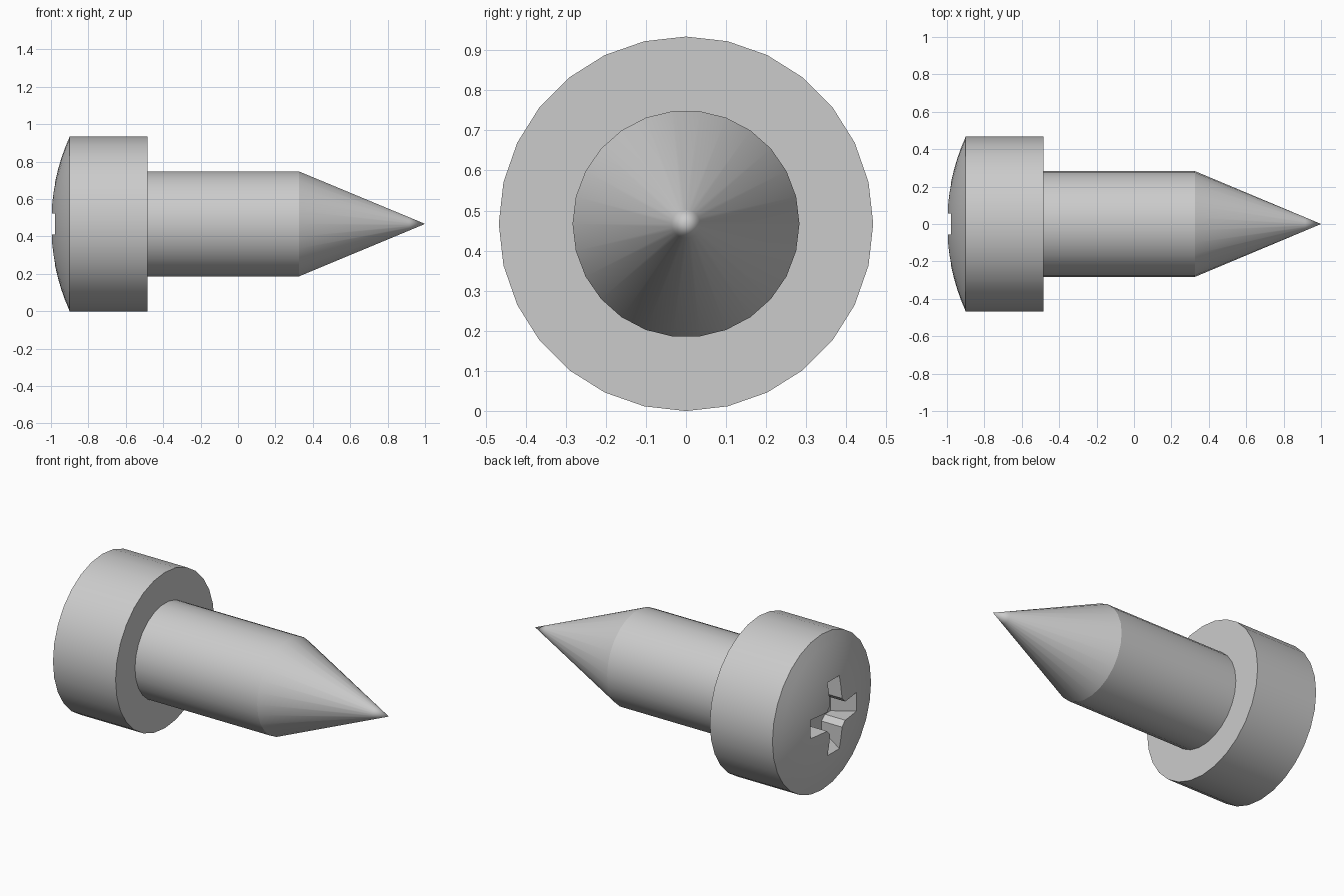
import bpy, bmesh
from math import sin, cos, pi, sqrt, radians

if "Cube" in bpy.data.objects:
    bpy.data.objects.remove(bpy.data.objects["Cube"])

AXIS_Z = 0.467
HEAD_R = 0.467


def make_object(name, bm):
    bmesh.ops.recalc_face_normals(bm, faces=bm.faces[:])
    mesh = bpy.data.meshes.new(name)
    bm.to_mesh(mesh)
    bm.free()
    ob = bpy.data.objects.new(name, mesh)
    bpy.context.collection.objects.link(ob)
    return ob


def bridge(bm, a, b):
    n = len(a)
    for i in range(n):
        j = (i + 1) % n
        bm.faces.new((a[i], a[j], b[j], b[i]))


def lathe(name, rings, tip_x, sides, cap_start):
    """Turn (x, radius) rings about the screw axis, ending in a point."""
    bm = bmesh.new()
    loops = [[bm.verts.new((x, r * cos(2 * pi * i / sides),
                            AXIS_Z + r * sin(2 * pi * i / sides)))
              for i in range(sides)] for x, r in rings]
    for a, b in zip(loops, loops[1:]):
        bridge(bm, a, b)
    tip = bm.verts.new((tip_x, 0, AXIS_Z))
    last = loops[-1]
    for i in range(sides):
        bm.faces.new((last[i], last[(i + 1) % sides], tip))
    if cap_start:
        bm.faces.new(loops[0])
    return make_object(name, bm)


def smooth(ob):
    bpy.ops.object.select_all(action='DESELECT')
    ob.select_set(True)
    bpy.context.view_layer.objects.active = ob
    bpy.ops.object.shade_smooth_by_angle(angle=radians(20))


# Shaft with conical point
shaft = lathe("shaft", [(-0.485, 0.283), (0.325, 0.283), (0.915, 0.0357)],
              1.0, 26, False)

# Domed head: cylinder plus a shallow spherical cap
dome_R = (HEAD_R ** 2 + 0.1 ** 2) / 0.2
rings = [(-0.485, HEAD_R)]
for k in range(8):
    r = HEAD_R * (1 - k / 8)
    rings.append((-1.0 + dome_R - sqrt(dome_R ** 2 - r * r), r))
head = lathe("head", rings, -1.0, 28, True)


# Tapered cross recess with chamfered inner corners
def cross_loop(bm, x, length, w=0.056, c=0.03):
    arm = [(length, -w), (length, w), (w + c, w), (w, w + c)]
    pts = []
    for _ in range(4):
        pts += arm
        arm = [(-b, a) for a, b in arm]
    return [bm.verts.new((x, y, AXIS_Z + z)) for y, z in pts]


bm = bmesh.new()
outer = cross_loop(bm, -1.05, 0.267)
inner = cross_loop(bm, -0.86, 0.14)
bridge(bm, outer, inner)
bm.faces.new(outer)
bm.faces.new(inner)
cutter = make_object("recess_cutter", bm)
cutter.hide_render = True

mod = head.modifiers.new("recess", 'BOOLEAN')
mod.operation = 'DIFFERENCE'
mod.solver = 'EXACT'
mod.object = cutter
bpy.context.view_layer.objects.active = head
bpy.ops.object.modifier_apply(modifier=mod.name)
bpy.data.objects.remove(cutter)

smooth(head)
smooth(shaft)
